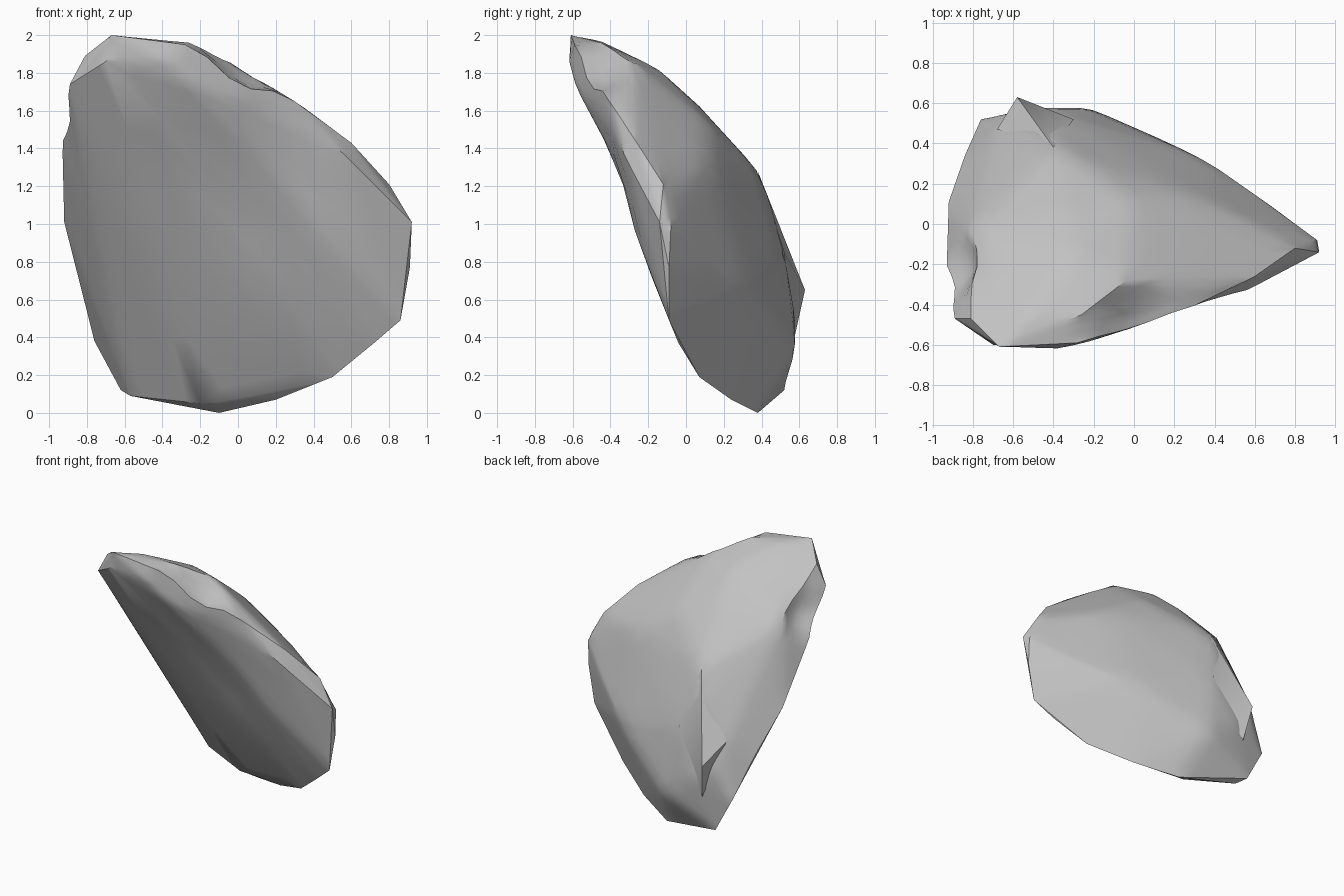
import bpy
import bmesh
from math import radians
from mathutils import Vector

cube = bpy.data.objects.get("Cube")
if cube:
    bpy.data.objects.remove(cube, do_unlink=True)


def make_material(name, colour):
    """Plain single-colour material."""
    material = bpy.data.materials.new(name)
    material.use_nodes = True
    material.diffuse_color = colour
    shader = next(n for n in material.node_tree.nodes if n.type == "BSDF_PRINCIPLED")
    shader.inputs["Base Color"].default_value = colour
    return material


def soften(shell, crease):
    """Round the gentle bends and keep the sharp rims where they are."""
    gentle = [v for v in shell.verts
              if all(e.calc_face_angle(0) < crease for e in v.link_edges)]
    bmesh.ops.smooth_vert(shell, verts=gentle, factor=0.5,
                          use_axis_x=True, use_axis_y=True, use_axis_z=True)


def press_in(shell, centre, push, radius):
    """Make a shallow hollow that fades out towards its radius."""
    for vert in shell.verts:
        nearness = 1 - (vert.co - Vector(centre)).length / radius
        if nearness > 0:
            fade = nearness * nearness * (3 - nearness - nearness)
            vert.co += Vector(push) * fade


def make_hull(name, points, material, crease, cuts=0, hollows=()):
    """Wrap corner points in a closed skin, then hollow it where needed."""
    mesh = bpy.data.meshes.new(name)
    shell = bmesh.new()
    for point in points:
        shell.verts.new(point)
    result = bmesh.ops.convex_hull(shell, input=shell.verts)
    unused = [v for v in result["geom_interior"] if isinstance(v, bmesh.types.BMVert)]
    bmesh.ops.delete(shell, geom=unused, context="VERTS")
    if cuts:
        bmesh.ops.subdivide_edges(shell, edges=shell.edges, cuts=cuts, use_grid_fill=True)
        bmesh.ops.triangulate(shell, faces=shell.faces)
        soften(shell, crease)
    for centre, push, radius in hollows:
        press_in(shell, centre, push, radius)
    bmesh.ops.recalc_face_normals(shell, faces=shell.faces)
    shell.to_mesh(mesh)
    shell.free()
    mesh.materials.append(material)

    obj = bpy.data.objects.new(name, mesh)
    bpy.context.scene.collection.objects.link(obj)
    bpy.ops.object.select_all(action="DESELECT")
    obj.select_set(True)
    bpy.context.view_layer.objects.active = obj
    bpy.ops.object.shade_smooth_by_angle(angle=crease)
    return obj


stone = make_material("stone grey", (0.54, 0.54, 0.54, 1.0))
crease = radians(35)

# Narrow top edge, with a bevelled strip running down to the pointed side
top_edge = [
    (-.67, -.61, 2.0), (-.7, -.6, 1.86), (-.37, -.62, 1.86),
    (-.28, -.59, 1.95), (-.5, -.45, 1.97), (-.26, -.45, 1.96),
    (-.04, -.28, 1.86), (.3, -.41, 1.65), (.36, -.33, 1.61),
    (.56, -.33, 1.37), (.6, -.26, 1.43), (.8, -.12, 1.21),
]

# Thin rim around the pointed side, base and broad side
outer_rim = [
    (.92, -.14, 1.01), (.91, -.08, .98), (.91, -.09, .77),
    (.86, -.09, .49), (.72, -.04, .37), (.5, .07, .19),
    (.2, .24, .07), (-.2, .31, .05), (-.1, .38, 0),
    (-.57, .45, .09), (-.62, .52, .12), (-.76, .52, .38),
    (-.84, .34, .7), (-.92, .11, 1.01), (-.93, -.21, 1.44),
    (-.89, -.47, 1.74), (-.81, -.47, 1.89),
]

# Front face, nearly flat from side to side
front_face = [
    (-.2, -.58, 1.71), (.3, -.24, 1.0), (.3, -.05, .55),
]

# Rounded back, highest along a ridge near the middle
back_face = [
    (-.3, -.14, 1.82), (-.35, .07, 1.63), (-.4, .39, 1.28),
    (-.48, .45, 1.1), (0, .12, 1.53), (.35, .11, 1.32),
    (-.68, .47, .81), (-.3, .52, .85), (-.63, .55, .6),
    (-.45, .58, .5), (-.21, .58, .32), (.2, .4, .55),
    (.34, .33, .65), (.64, .12, .78), (-.81, -.04, 1.6),
]

# Hollows: centre, push and radius for the front, top strip and broad side
hollows = [
    ((0, -.38, 1.2), (0, .06, 0), .65),
    ((0, -.47, 1.8), (0, -.01, -.07), .25),
    ((-.86, -.22, 1.62), (.06, 0, -.04), .22),
]

body_points = top_edge + outer_rim + front_face + back_face
make_hull("rock_body", body_points, stone, crease, cuts=4, hollows=hollows)

# Small spur jutting from the lower end of the back ridge
spur_points = [
    (-.58, .63, .65), (-.68, .47, .81), (-.3, .52, .85),
    (-.54, .57, .38), (-.4, .38, 1.28),
]
make_hull("back_spur", spur_points, stone, crease)
